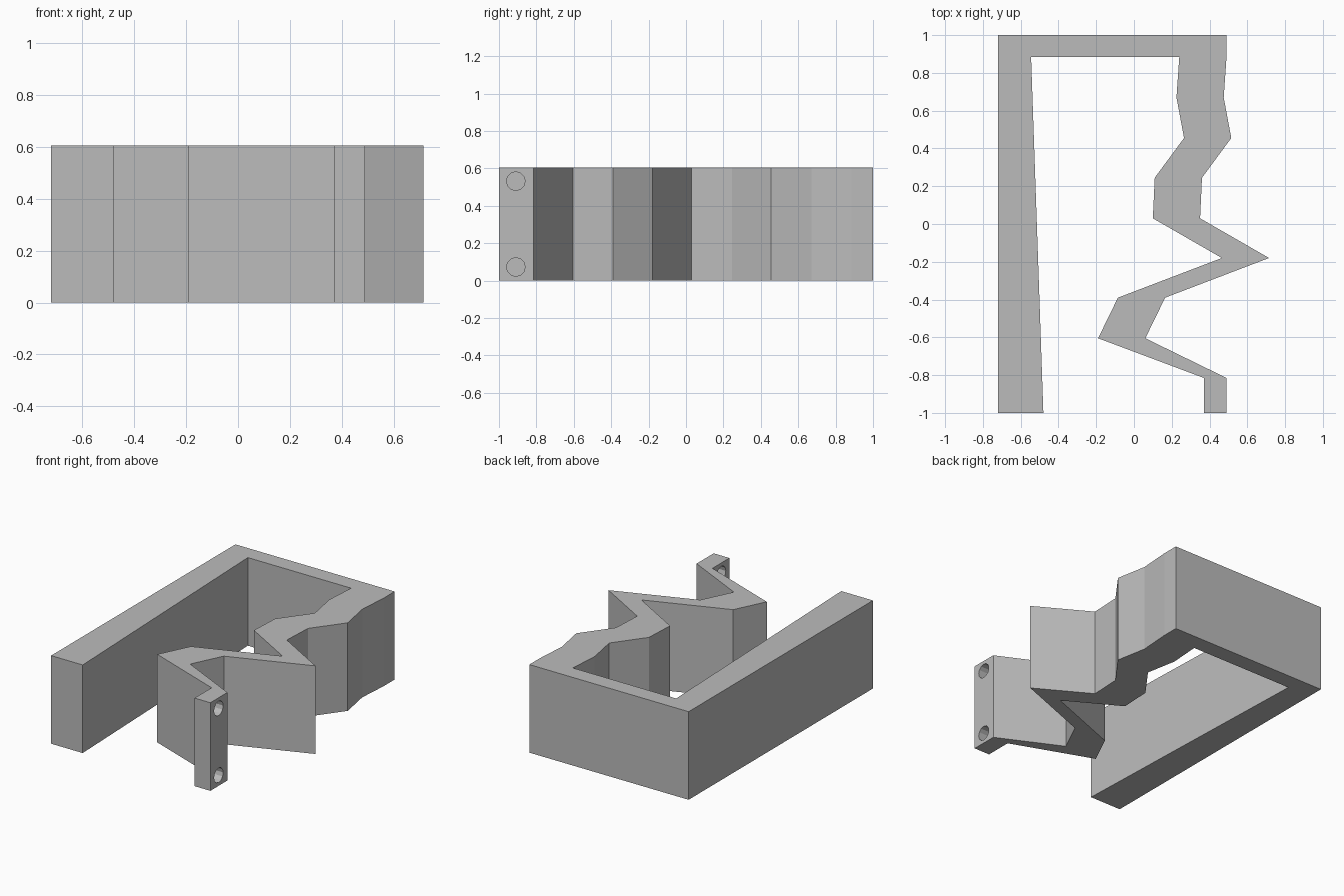
import bpy, bmesh, math

cube = bpy.data.objects.get("Cube")
if cube:
    bpy.data.objects.remove(cube, do_unlink=True)

HEIGHT = 0.605
BAND = 0.25

grey = bpy.data.materials.new("plain_grey")
grey.use_nodes = True
colour = (0.5, 0.5, 0.5, 1)
grey.diffuse_color = colour
grey.node_tree.nodes["Principled BSDF"].inputs["Base Color"].default_value = colour

# Outer edge of the zigzag side, back to front; the inner edge is shifted by BAND
zigzag = [(0.49, 0.885), (0.475, 0.67), (0.515, 0.455), (0.36, 0.245),
          (0.35, 0.03), (0.715, -0.18), (0.165, -0.39), (0.06, -0.605)]
inner = [(x - BAND, y) for x, y in reversed(zigzag)]

# Closed outline: straight wall, back bar, zigzag side and end tab
tab = [(0.49, -0.815), (0.49, -1), (0.37, -1), (0.37, -0.815)]
outline = ([(-0.72, -1), (-0.72, 1), (0.49, 1)] + zigzag + tab + inner
           + [(-0.545, 0.885), (-0.48, -1)])

bm = bmesh.new()
base = bm.faces.new([bm.verts.new((x, y, 0)) for x, y in outline])
top = bmesh.ops.extrude_face_region(bm, geom=[base])["geom"]
bmesh.ops.translate(bm, vec=(0, 0, HEIGHT),
                    verts=[v for v in top if isinstance(v, bmesh.types.BMVert)])
bmesh.ops.recalc_face_normals(bm, faces=bm.faces)
mesh = bpy.data.meshes.new("zigzag_bracket")
bm.to_mesh(mesh)
bm.free()
bracket = bpy.data.objects.new("zigzag_bracket", mesh)
bpy.context.collection.objects.link(bracket)
mesh.materials.append(grey)

# Screw holes through the end tab
for name, z in (("lower", 0.073), ("upper", HEIGHT - 0.073)):
    bpy.ops.mesh.primitive_cylinder_add(vertices=12, radius=0.05, depth=0.3,
                                        location=(0.43, -0.91, z),
                                        rotation=(0, math.pi / 2, 0))
    cutter = bpy.context.object
    cutter.name = name + "_hole_cutter"
    cutter.data.materials.append(grey)
    cutter.hide_render = True
    cutter.hide_set(True)
    cut = bracket.modifiers.new(name + "_hole", 'BOOLEAN')
    cut.operation = 'DIFFERENCE'
    cut.solver = 'EXACT'
    cut.object = cutter

# Flat walls with crisp corners
for poly in mesh.polygons:
    poly.use_smooth = False
